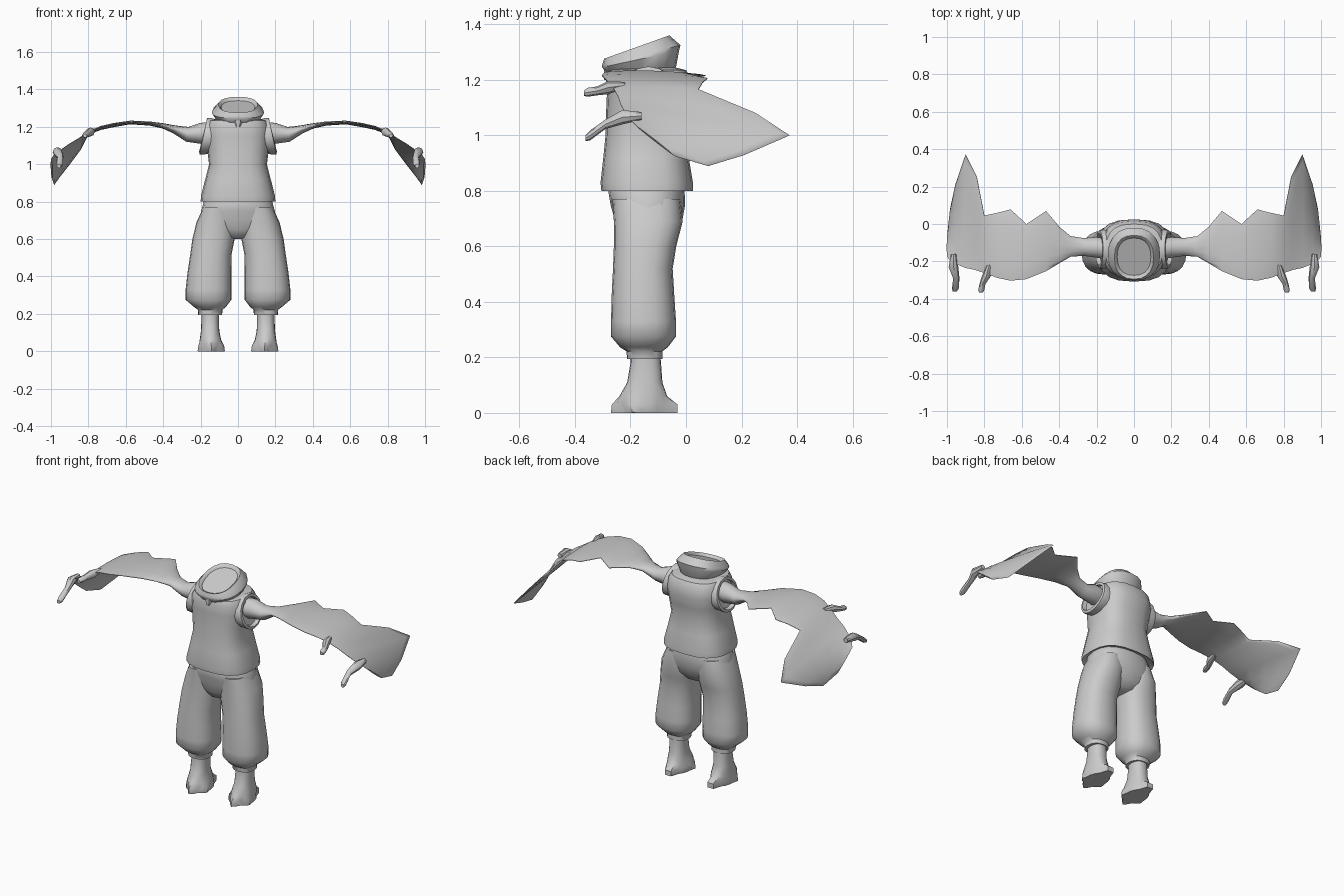
import bpy, bmesh, math
from mathutils import Vector

if "Cube" in bpy.data.objects:
    bpy.data.objects.remove(bpy.data.objects["Cube"])

grey = bpy.data.materials.new("plain grey")
grey.diffuse_color = (0.6, 0.6, 0.6, 1)
grey.use_nodes = True
grey.node_tree.nodes["Principled BSDF"].inputs["Base Color"].default_value = grey.diffuse_color


def make(name, rings, angle=40):
    """Skin a list of closed rings and cap both ends."""
    bm = bmesh.new()
    loops = [[bm.verts.new(p) for p in r] for r in rings]
    n = len(loops[0])
    for a, b in zip(loops, loops[1:]):
        for i in range(n):
            j = (i + 1) % n
            bm.faces.new((a[i], a[j], b[j], b[i]))
    bm.faces.new(loops[0])
    bm.faces.new(loops[-1])
    bmesh.ops.recalc_face_normals(bm, faces=bm.faces)
    me = bpy.data.meshes.new(name)
    bm.to_mesh(me)
    bm.free()
    me.materials.append(grey)
    ob = bpy.data.objects.new(name, me)
    bpy.context.collection.objects.link(ob)
    bpy.ops.object.select_all(action='DESELECT')
    bpy.context.view_layer.objects.active = ob
    ob.select_set(True)
    bpy.ops.object.shade_smooth_by_angle(angle=math.radians(angle))
    return ob


def ring(x0, x1, y0, y1, z, power=0.85, n=20, tilt=0.0):
    """Rounded ring inside an x/y box; tilt raises the back."""
    pts = []
    for i in range(n):
        a = 2 * math.pi * i / n
        c, s = math.cos(a), math.sin(a)
        c = math.copysign(abs(c) ** power, c)
        s = math.copysign(abs(s) ** power, s)
        pts.append(((x0 + x1) / 2 + c * (x1 - x0) / 2,
                    (y0 + y1) / 2 + s * (y1 - y0) / 2, z + tilt * s))
    return pts


def mirrored(rings, side):
    return [[(p[0] * side, p[1], p[2]) for p in r] for r in rings]


# Vest: hem turned in at the bottom, shoulders closing at the neck
vest = [(.17, -.27, .0, .815), (.20, -.305, .025, .80), (.198, -.308, .025, .83),
        (.175, -.298, .01, .92), (.155, -.29, .0, 1.0), (.165, -.288, .01, 1.08),
        (.17, -.285, .025, 1.15), (.167, -.29, .015, 1.21), (.15, -.28, .0, 1.235),
        (.10, -.26, -.04, 1.245)]
make("vest", [ring(-w, w, a, b, z, .75) for w, a, b, z in vest])

# Collar: leaning band with a shallow sunken top
collar = [(.10, -.26, -.05, 1.215, .01), (.115, -.285, -.035, 1.235, .015),
          (.14, -.302, -.025, 1.275, .03), (.135, -.302, -.02, 1.29, .035),
          (.105, -.295, -.06, 1.318, .042), (.097, -.285, -.068, 1.314, .04),
          (.09, -.275, -.075, 1.302, .038)]
make("collar", [ring(-w, w, a, b, z, .85, 20, t) for w, a, b, z, t in collar])

# Collar fold: small front knot below the band
make("collar_knot", [ring(-w, w, -.297, -.2, z, .9, 10) for w, z in
                     ((.02, 1.20), (.035, 1.225), (.03, 1.255))])

# Trouser seat
seat = [(.17, -.27, -.01, .82), (.183, -.28, -.005, .80), (.197, -.272, -.003, .75),
        (.205, -.258, -.012, .70), (.17, -.245, -.03, .65), (.08, -.22, -.06, .61),
        (.03, -.19, -.10, .60)]
make("trouser_seat", [ring(-w, w, a, b, z) for w, a, b, z in seat], 60)

# Trouser legs with gathered cuffs
leg = [(.03, .185, -.265, -.02, .77), (.01, .222, -.26, -.012, .69),
       (.018, .244, -.26, -.035, .60), (.034, .255, -.263, -.048, .52),
       (.036, .27, -.268, -.042, .42), (.036, .28, -.27, -.036, .33),
       (.036, .28, -.27, -.036, .275), (.065, .235, -.238, -.065, .237),
       (.083, .215, -.215, -.085, .222), (.085, .213, -.212, -.085, .195)]

# Feet: ankle flaring into webbed toes
foot = [(.10, .195, -.20, -.093, .215), (.102, .195, -.20, -.09, .18),
        (.10, .198, -.212, -.085, .11), (.09, .205, -.24, -.068, .06)]


def toes(z, grow, depth):
    """Sole outline: three toes in front and one spur behind."""
    pts = []
    for i in range(20):
        a = 2 * math.pi * i / 20
        c, s = math.cos(a), math.sin(a)
        k = 1.0
        if s < -.2:
            k += depth * math.cos(5 * (a - 1.5 * math.pi))
        y = -.16 + s * .095 * k
        if s > .95:
            y = -.03
        pts.append((.143 + c * .064 * k * grow, y, z))
    return pts


# Wing stations: leading point, trailing point, half thickness
wing = [((.14, -.19, 1.165), (.14, -.08, 1.165), .06),
        ((.20, -.18, 1.165), (.20, -.07, 1.165), .056),
        ((.27, -.17, 1.16), (.27, -.075, 1.16), .04),
        ((.34, -.175, 1.188), (.34, -.065, 1.185), .022),
        ((.40, -.21, 1.205), (.40, -.015, 1.205), .014),
        ((.47, -.252, 1.22), (.47, .07, 1.215), .011),
        ((.575, -.295, 1.225), (.575, .0, 1.222), .01),
        ((.66, -.303, 1.215), (.66, .078, 1.205), .01),
        ((.73, -.288, 1.20), (.73, .06, 1.19), .009),
        ((.80, -.262, 1.17), (.80, .045, 1.165), .009),
        ((.85, -.245, 1.14), (.84, .25, 1.08), .008),
        ((.90, -.235, 1.11), (.90, .372, 1.0), .008),
        ((.95, -.215, 1.075), (.955, .21, .93), .008),
        ((.983, -.195, 1.05), (.983, .08, .89), .008),
        ((.998, -.175, 1.03), (.995, -.04, .925), .006)]


def wing_rings():
    rings, n = [], 6
    for i, (lead, trail, h) in enumerate(wing):
        a = Vector(wing[max(i - 1, 0)][0])
        b = Vector(wing[min(i + 1, len(wing) - 1)][0])
        up = Vector((a.z - b.z, 0, b.x - a.x)).normalized()
        lead, trail = Vector(lead), Vector(trail)
        top, low = [], []
        for k in range(n + 1):
            t = .5 - .5 * math.cos(math.pi * k / n)
            p = lead.lerp(trail, t)
            off = up * h * max(math.sin(math.pi * k / n), .15)
            top.append(p + off)
            low.append(p - off)
        rings.append(top + low[::-1])
    return rings


def finger(path):
    """Tapered flat-sided finger along points (x, y, z, radius)."""
    return [[(x + r * math.cos(k * math.pi / 4), y, z + r * math.sin(k * math.pi / 4))
             for k in range(8)] for x, y, z, r in path]


# Sleeve opening: short flared tube with a recessed end
def sleeve():
    out = []
    for x, ry, rz in ((.12, .10, .09), (.165, .105, .098), (.185, .10, .098),
                      (.188, .085, .082), (.165, .08, .078)):
        r = []
        for k in range(16):
            c, s = math.cos(k * math.pi / 8), math.sin(k * math.pi / 8)
            r.append((x - .02 * s * (x > .15), -.135 + ry * c, 1.15 + rz * s))
        out.append(r)
    return out


for side, tag in ((1, "left"), (-1, "right")):
    make("trouser_leg_" + tag, mirrored([ring(*r) for r in leg], side), 50)
    make("foot_" + tag, mirrored([ring(*r) for r in foot] +
                                 [toes(.03, 1.0, .13), toes(.003, 1.03, .16),
                                  toes(0, 1.0, .15)], side))
    make("sleeve_" + tag, mirrored(sleeve(), side))
    make("wing_" + tag, mirrored(wing_rings(), side), 60)
    make("inner_finger_" + tag, mirrored(finger(
        [(.775, -.22, 1.18, .012), (.79, -.28, 1.172, .024), (.81, -.32, 1.16, .016),
         (.817, -.355, 1.155, .016), (.818, -.367, 1.152, .01)]), side))
    make("outer_finger_" + tag, mirrored(finger(
        [(.965, -.16, 1.07, .014), (.965, -.23, 1.065, .026), (.95, -.29, 1.04, .017),
         (.955, -.345, 1.0, .018), (.958, -.362, .99, .011)]), side))
